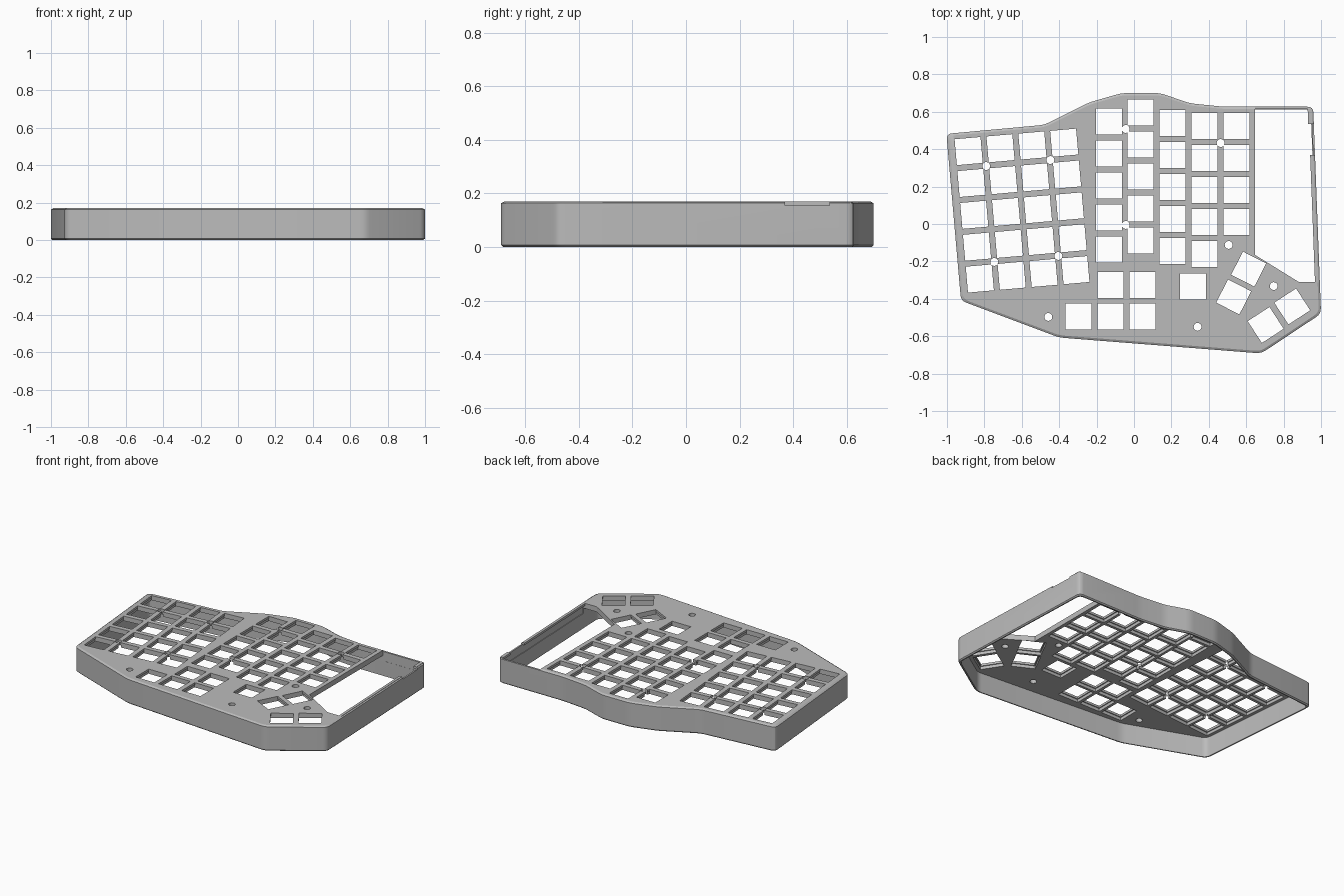
import bpy, bmesh, math
from mathutils import Vector, Matrix

old = bpy.data.objects.get("Cube")
if old:
    bpy.data.objects.remove(old, do_unlink=True)

HEIGHT, WALL, PLATE_Z, CLIP_Z = 0.17, 0.014, 0.135, 0.155
KEY, PITCH = 0.139, 0.171

grey = bpy.data.materials.new("case grey")
grey.use_nodes = True
grey.diffuse_color = (0.5, 0.5, 0.5, 1)
grey.node_tree.nodes["Principled BSDF"].inputs["Base Color"].default_value = (0.5, 0.5, 0.5, 1)

# Case outline, clockwise from the back left corner
OUTLINE = [Vector(p) for p in (
    (-1.003, 0.482), (-0.48, 0.53), (-0.24, 0.65), (-0.065, 0.7), (0.14, 0.7),
    (0.30, 0.645), (0.48, 0.627), (0.958, 0.627), (1.0, -0.48), (0.68, -0.692),
    (-0.40, -0.607), (-0.925, -0.41))]


def outline(inset, cut=0.03, steps=4):
    """Inset outline with rounded corners."""
    n = len(OUTLINE)
    pts = []
    for i, p in enumerate(OUTLINE):
        a = (p - OUTLINE[i - 1]).normalized()
        b = (OUTLINE[(i + 1) % n] - p).normalized()
        na, nb = Vector((a.y, -a.x)), Vector((b.y, -b.x))
        m = p + (na + nb) * inset / (1 + na.dot(nb))
        s, e = m - a * cut, m + b * cut
        for k in range(steps + 1):
            t = k / steps
            pts.append(s * (1 - t) ** 2 + m * 2 * t * (1 - t) + e * t * t)
    return pts


def loft(bm, rings):
    """Closed solid through rings given as (points, z)."""
    loops = [[bm.verts.new((p[0], p[1], z)) for p in pts] for pts, z in rings]
    n = len(loops[0])
    for lo, hi in zip(loops, loops[1:]):
        for i in range(n):
            bm.faces.new((lo[i], lo[(i + 1) % n], hi[(i + 1) % n], hi[i]))
    bm.faces.new(loops[0])
    bm.faces.new(loops[-1])


def finish(bm, name):
    bmesh.ops.recalc_face_normals(bm, faces=bm.faces)
    mesh = bpy.data.meshes.new(name)
    bm.to_mesh(mesh)
    bm.free()
    mesh.materials.append(grey)
    ob = bpy.data.objects.new(name, mesh)
    bpy.context.collection.objects.link(ob)
    return ob


def prisms(name, polys, z0, z1):
    bm = bmesh.new()
    for pts in polys:
        loft(bm, [(pts, z0), (pts, z1)])
    return finish(bm, name)


def regular(x, y, radius, sides, turn):
    return [(x + radius * math.cos(turn + k * math.tau / sides),
             y + radius * math.sin(turn + k * math.tau / sides)) for k in range(sides)]


def square(x, y, size, degrees):
    return regular(x, y, size / math.sqrt(2), 4, math.radians(degrees + 45))


def carve(target, cutter):
    cutter.hide_render = True
    mod = target.modifiers.new("cut", "BOOLEAN")
    mod.operation, mod.solver, mod.object = "DIFFERENCE", "EXACT", cutter
    bpy.context.view_layer.objects.active = target
    bpy.ops.object.modifier_apply(modifier=mod.name)
    bpy.data.objects.remove(cutter, do_unlink=True)


# Key positions: x, y, turn
keys = []
tilt = Matrix.Rotation(math.radians(5), 2)
for col in range(4):
    for row in range(5):
        p = Vector((-0.884, 0.39)) + tilt @ Vector((col * PITCH, -row * PITCH))
        keys.append((p.x, p.y, 5))
for x, y, rows in ((-0.134, 0.548, 5), (0.035, 0.596, 5), (0.206, 0.54, 5),
                   (0.378, 0.524, 5), (0.549, 0.524, 4)):
    keys += [(x, y - r * PITCH, 0) for r in range(rows)]
keys += [(-0.126, -0.326, 0), (0.046, -0.326, 0), (0.316, -0.334, 0),
         (-0.297, -0.495, 0), (-0.126, -0.495, 0), (0.046, -0.495, 0),
         (0.613, -0.241, -27), (0.533, -0.39, -27),
         (0.846, -0.441, 33), (0.704, -0.54, 33)]

SCREWS = [(-0.79, 0.31), (-0.447, 0.342), (-0.747, -0.203), (-0.404, -0.171),
          (-0.045, 0.508), (-0.045, -0.005), (0.463, 0.433), (0.506, -0.112),
          (0.747, -0.332), (0.34, -0.55), (-0.458, -0.497)]

# Case shell: chamfered body, open underneath
bm = bmesh.new()
loft(bm, [(outline(0.007), 0), (outline(0), 0.007),
          (outline(0), HEIGHT - 0.007), (outline(0.012), HEIGHT)])
case = finish(bm, "keyboard_case")
carve(case, prisms("cavity", [outline(WALL)], -0.1, PLATE_Z))


def side_x(y, inset):
    """x on the right wall at a given y."""
    return 0.958 + 0.042 * (0.627 - y) / 1.107 - inset


# Controller window beside the keys
window = [(0.648, 0.614), (side_x(0.614, 0.01), 0.614), (side_x(-0.31, 0.01), -0.31),
          (0.881, -0.31), (0.648, -0.166)]
carve(case, prisms("window", window and [window], 0.1, 0.3))

# Switch holes with clip recesses underneath, and screw holes
carve(case, prisms("recesses", [square(x, y, 0.152, a) for x, y, a in keys], 0.1, CLIP_Z))
carve(case, prisms("switch_holes", [square(x, y, KEY, a) for x, y, a in keys], 0.1, 0.3))
carve(case, prisms("screw_holes", [regular(x, y, 0.021, 20, 0) for x, y in SCREWS], 0.1, 0.3))

# Cable notch in the right wall, and lowered back edge of the window
carve(case, prisms("notch", [[(0.9, 0.37), (1.1, 0.37), (1.1, 0.535), (0.9, 0.535)]], CLIP_Z, 0.3))
carve(case, prisms("back_step", [[(0.648, 0.6), (0.93, 0.6), (0.93, 0.7), (0.648, 0.7)]],
                   HEIGHT - 0.007, 0.3))


# Lips along the top of the right wall, either side of the notch
def lip(name, y0, y1, width):
    pts = [(side_x(y, i), y) for y, i in
           ((y0, width), (y0, 0.008), (y1, 0.008), (y1, width))]
    return prisms(name, [pts], CLIP_Z, HEIGHT)


parts = [case, lip("side_lip", -0.312, 0.37, 0.026), lip("corner_lip", 0.535, 0.616, 0.03)]

bpy.ops.object.select_all(action="DESELECT")
for ob in parts:
    ob.select_set(True)
bpy.context.view_layer.objects.active = case
bpy.ops.object.shade_smooth_by_angle(angle=math.radians(25))
